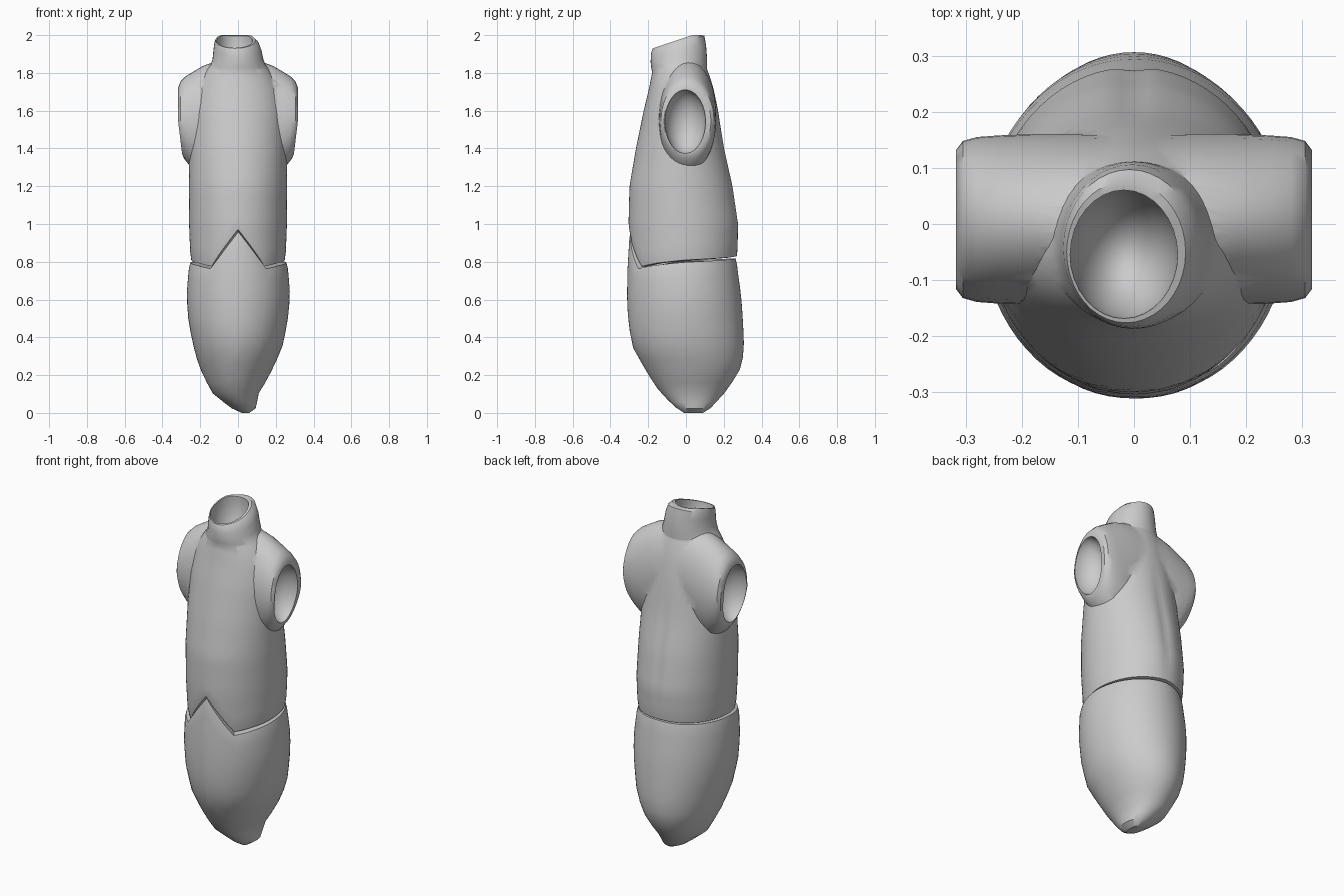
import bpy, bmesh, math
from mathutils import Vector

if "Cube" in bpy.data.objects:
    bpy.data.objects.remove(bpy.data.objects["Cube"])

SEG = 72


def lerp_table(table, key):
    # linear lookup in rows of (key, values...)
    if key <= table[0][0]:
        return table[0][1:]
    for a, b in zip(table, table[1:]):
        if key <= b[0]:
            t = (key - a[0]) / (b[0] - a[0])
            return tuple(p + (q - p) * t for p, q in zip(a[1:], b[1:]))
    return table[-1][1:]


def loft(name, rings):
    # closed skin through rings, each end closed by a fan
    bm = bmesh.new()
    rows = [[bm.verts.new(p) for p in ring] for ring in rings]
    n = len(rows[0])
    for a, b in zip(rows, rows[1:]):
        for i in range(n):
            j = (i + 1) % n
            bm.faces.new((a[i], a[j], b[j], b[i]))
    for row in (rows[0], rows[-1]):
        c = bm.verts.new(sum((v.co for v in row), Vector()) / n)
        for i in range(n):
            bm.faces.new((row[i], row[(i + 1) % n], c))
    bmesh.ops.recalc_face_normals(bm, faces=bm.faces)
    me = bpy.data.meshes.new(name)
    bm.to_mesh(me)
    bm.free()
    ob = bpy.data.objects.new(name, me)
    bpy.context.collection.objects.link(ob)
    return ob


def activate(ob):
    bpy.ops.object.select_all(action='DESELECT')
    ob.select_set(True)
    bpy.context.view_layer.objects.active = ob


def boolean(ob, other, op):
    activate(ob)
    m = ob.modifiers.new(op, 'BOOLEAN')
    m.operation, m.object, m.solver = op, other, 'EXACT'
    bpy.ops.object.modifier_apply(modifier=m.name)
    bpy.data.objects.remove(other)


def bowl(loc, size):
    bpy.ops.mesh.primitive_uv_sphere_add(segments=32, ring_count=18, radius=1, location=loc)
    ob = bpy.context.object
    ob.scale = size
    ob.hide_render = True
    bpy.ops.object.transform_apply(location=True, rotation=True, scale=True)
    return ob


# profiles: z, centre x, radius x, centre y, radius y
UPPER = [(0.74, 0, .245, -.01, .275), (0.82, 0, .252, -.01, .283), (1.0, 0, .259, -.012, .292),
         (1.2, 0, .26, -.024, .275), (1.4, 0, .258, -.03, .235), (1.6, 0, .25, -.027, .197),
         (1.72, 0, .225, -.025, .17), (1.8, 0, .18, -.03, .15), (1.86, 0, .13, -.035, .13)]
LOWER = [(0, .04, .02, .04, .05), (.025, .03, .065, .04, .09), (.1, -.012, .12, .035, .165),
         (.17, -.01, .16, .035, .215), (.25, -.008, .2, .035, .262), (.35, 0, .235, .012, .295),
         (.48, 0, .262, -.002, .304), (.62, .002, .274, -.01, .302), (.75, .002, .264, -.018, .292),
         (.82, .002, .254, -.02, .286), (.97, .002, .25, -.02, .277)]
# waist seam height by angle from the front: peak, side dips, level back
SEAM = [(0, .965), (35, .77), (60, .788), (90, .803), (180, .825)]


def skin(table, deg, z, dent=0, inset=1.0):
    cx, rx, cy, ry = lerp_table(table, z)
    a = math.radians(deg)
    k = inset - dent * math.exp(-((180 - abs(deg)) / 6) ** 2)
    return Vector((cx + rx * k * math.sin(a), cy - ry * k * math.cos(a), z))


ANG = [i * 360 / SEG - 180 for i in range(SEG)]


def seam(deg):
    return lerp_table(SEAM, abs(deg))[0]


# lower body: pointed egg with a zigzag rim turned inward
rings = []
for t in (0, .03, .07, .13, .2, .28, .36, .45, .54, .63, .72, .81, .9, .96):
    rings.append([skin(LOWER, d, t * (seam(d) - .006)) for d in ANG])
rings.append([skin(LOWER, d, seam(d) - .006, 0, .985) for d in ANG])
rings.append([skin(LOWER, d, seam(d) - .008, 0, .91) for d in ANG])
lower_body = loft("lower_body", rings)

# upper body: tapering torso with a shallow groove down the back
rings = [[skin(UPPER, d, seam(d) + .003, 0, .91) for d in ANG],
         [skin(UPPER, d, seam(d) + .006, 0, .985) for d in ANG]]
for i in range(1, 25):
    t = i / 24
    dent = .035 * math.sin(math.pi * min(1, t / .75))
    rings.append([skin(UPPER, d, seam(d) + .006 + t * (1.855 - seam(d)), dent) for d in ANG])
upper_body = loft("upper_body", rings)

# shoulders: one yoke running from sleeve to sleeve
HALF = [(0, 1.87, 1.32, .15), (.1, 1.865, 1.30, .152), (.18, 1.84, 1.27, .152), (.24, 1.805, 1.28, .15),
        (.28, 1.78, 1.315, .147), (.305, 1.755, 1.345, .14), (.317, 1.72, 1.37, .124)]
SECTIONS = [(-x, *r) for x, *r in HALF[:0:-1]] + HALF
rings = []
for x, top, bot, ry in SECTIONS:
    ring = []
    for i in range(40):
        a = i * math.tau / 40
        low = max(0, -math.sin(a)) * .02 * (abs(x) / .3)
        ring.append((x - math.copysign(low, x), .008 + ry * math.cos(a),
                     (top + bot) / 2 + (top - bot) / 2 * math.sin(a)))
    rings.append(ring)
boolean(upper_body, loft("shoulders", rings), 'UNION')

# neck: short collar with a rim sloping down to the front
rings = []
for z, cx, rx, cy, ry, slope in [(1.74, 0, .17, -.03, .14, 0), (1.83, 0, .15, -.036, .148, 0),
                                 (1.87, 0, .135, -.038, .149, .1), (1.92, -.003, .127, -.04, .146, .2),
                                 (1.955, -.008, .118, -.043, .14, .3), (1.972, -.014, .106, -.05, .126, .33)]:
    ring = []
    for i in range(40):
        a = i * math.tau / 40
        y = ry * math.sin(a)
        ring.append((cx + rx * math.cos(a), cy + y, min(2.0, z + slope * y)))
    rings.append(ring)
boolean(upper_body, loft("neck", rings), 'UNION')

# hollow sockets for the neck and both arms
boolean(upper_body, bowl((-.018, -.054, 1.965), (.096, .116, .2)), 'DIFFERENCE')
for s in (-1, 1):
    boolean(upper_body, bowl((s * .32, -.004, 1.54), (.12, .108, .17)), 'DIFFERENCE')

for ob in (lower_body, upper_body):
    activate(ob)
    bpy.ops.object.shade_smooth_by_angle(angle=math.radians(35))
